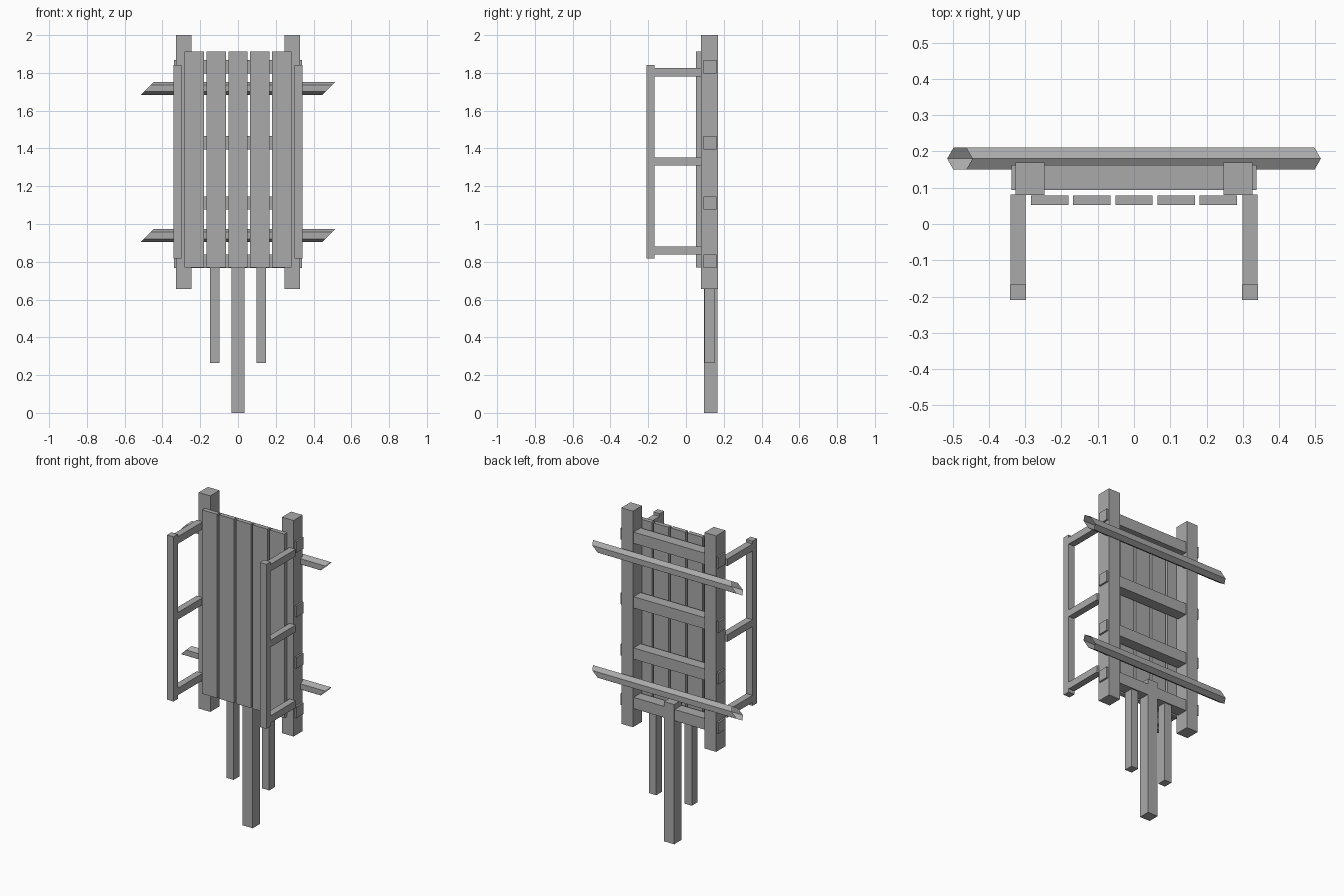
import bpy
import bmesh
import math
from mathutils import Matrix, Vector

if "Cube" in bpy.data.objects:
    bpy.data.objects.remove(bpy.data.objects["Cube"])

# Single grey wood material
wood = bpy.data.materials.new("weathered grey")
wood.use_nodes = True
grey = (0.4, 0.4, 0.4, 1)
wood.diffuse_color = grey
wood.node_tree.nodes["Principled BSDF"].inputs["Base Color"].default_value = grey


def finish(name, bm):
    bmesh.ops.recalc_face_normals(bm, faces=bm.faces)
    mesh = bpy.data.meshes.new(name)
    bm.to_mesh(mesh)
    bm.free()
    mesh.materials.append(wood)
    obj = bpy.data.objects.new(name, mesh)
    bpy.context.scene.collection.objects.link(obj)


def beam(name, x, y, z):
    """Box spanning the given (low, high) range on each axis."""
    size = [b - a for a, b in (x, y, z)]
    middle = Vector([(a + b) / 2 for a, b in (x, y, z)])
    bm = bmesh.new()
    bmesh.ops.create_cube(bm, size=1, matrix=Matrix.Translation(middle) @ Matrix.Diagonal((*size, 1)))
    finish(name, bm)


def rail(name, z, radius=0.035, half=0.48):
    """Open six-sided tube along x with ends cut at 45 degrees."""
    bm = bmesh.new()
    ends = []
    for side in (-half, half):
        ring = []
        for i in range(6):
            a = math.radians(60 * i)
            up = radius * math.cos(a)
            ring.append(bm.verts.new((side + up, 0.18 + radius * math.sin(a), z + up)))
        ends.append(ring)
    for i in range(6):
        j = (i + 1) % 6
        bm.faces.new((ends[0][i], ends[0][j], ends[1][j], ends[1][i]))
    finish(name, bm)


# Front planks
for i in range(5):
    cx = (i - 2) * 0.116
    beam(f"plank_{i + 1}", (cx - 0.0515, cx + 0.0515), (0.052, 0.079), (0.769, 1.914))

# Crossbars through the posts
for i, z in enumerate((0.803, 1.111, 1.43, 1.832)):
    beam(f"crossbar_{i + 1}", (-0.338, 0.338), (0.0935, 0.1625), (z - 0.035, z + 0.035))

# Rear rails
rail("lower_rail", 0.939)
rail("upper_rail", 1.718)

# Legs
beam("center_leg", (-0.035, 0.035), (0.095, 0.166), (0, 0.87))

# Mirrored posts, side legs and handle frames
for side, s in (("left", 1), ("right", -1)):
    def span(a, b):
        return sorted((s * a, s * b))

    beam(f"{side}_post", span(0.247, 0.327), (0.08, 0.17), (0.655, 2))
    beam(f"{side}_leg", span(0.098, 0.147), (0.097, 0.153), (0.265, 0.82))
    beam(f"{side}_handle_upright", span(0.298, 0.342), (-0.21, -0.167), (0.817, 1.842))
    for i, z in enumerate((0.86, 1.331, 1.803)):
        beam(f"{side}_handle_arm_{i + 1}", span(0.299, 0.341), (-0.168, 0.081), (z - 0.022, z + 0.022))
